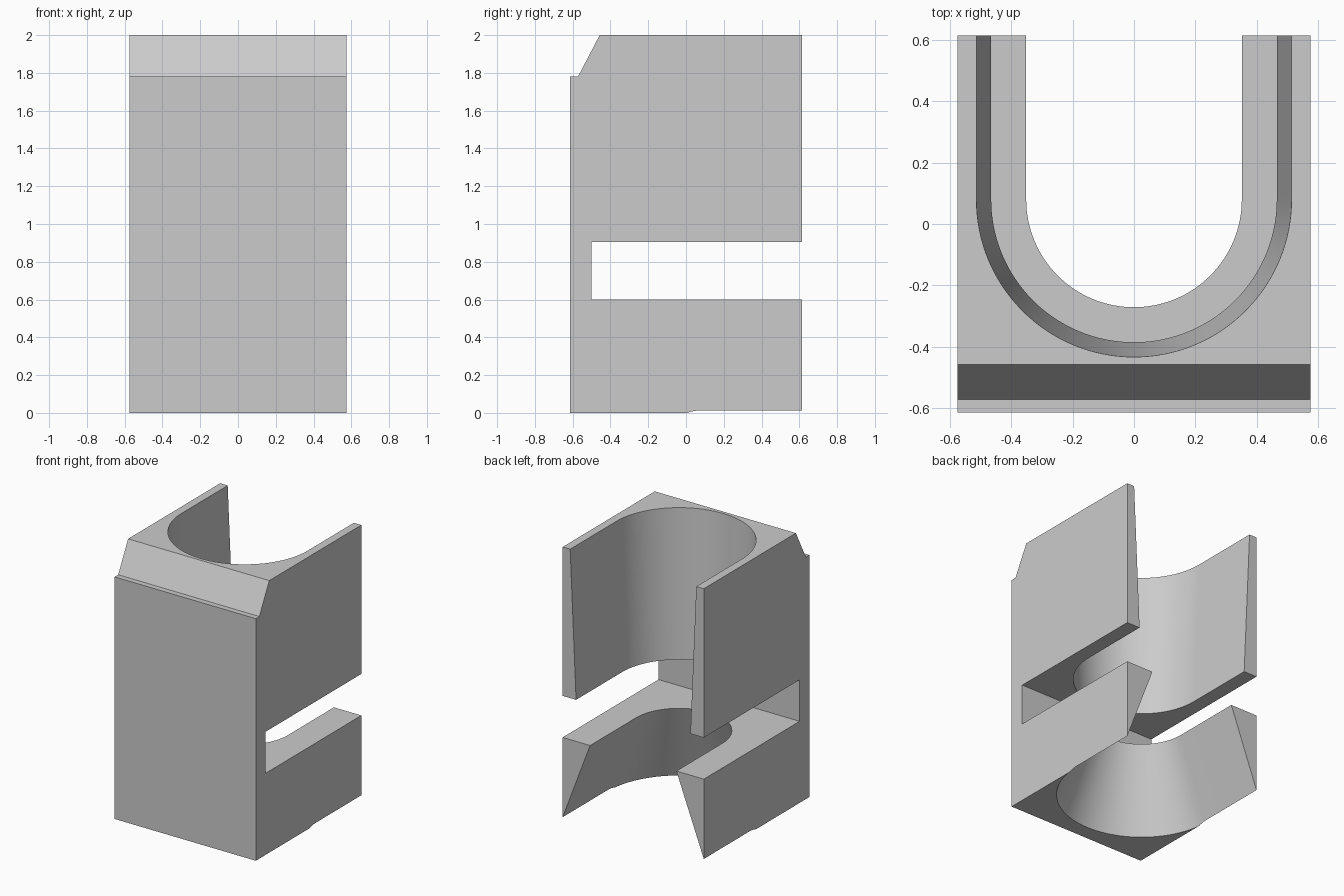
import bpy
import bmesh
import math

cube = bpy.data.objects.get("Cube")
if cube:
    bpy.data.objects.remove(cube, do_unlink=True)

HALF_W, BACK = 0.574, 0.613      # half width, half depth
CENTER_Y = 0.08                  # centre of the rounded channel end
SEGMENTS = 64

grey = bpy.data.materials.new("light grey")
grey.use_nodes = True
grey.diffuse_color = (0.6, 0.6, 0.6, 1)
grey.node_tree.nodes["Principled BSDF"].inputs["Base Color"].default_value = (0.6, 0.6, 0.6, 1)


def loft(name, ring_a, ring_b):
    """Closed solid between two matching rings of points."""
    bm = bmesh.new()
    a = [bm.verts.new(p) for p in ring_a]
    b = [bm.verts.new(p) for p in ring_b]
    bm.faces.new(a)
    bm.faces.new(b)
    n = len(a)
    for i in range(n):
        j = (i + 1) % n
        bm.faces.new((a[i], a[j], b[j], b[i]))
    bmesh.ops.recalc_face_normals(bm, faces=bm.faces)
    mesh = bpy.data.meshes.new(name)
    bm.to_mesh(mesh)
    bm.free()
    mesh.materials.append(grey)
    obj = bpy.data.objects.new(name, mesh)
    bpy.context.collection.objects.link(obj)
    return obj


def u_ring(radius, z):
    """U outline: half circle towards the front, open past the back."""
    arc = [math.pi * (1 + i / SEGMENTS) for i in range(SEGMENTS + 1)]
    pts = [(radius * math.cos(t), CENTER_Y + radius * math.sin(t), z) for t in arc]
    return [(-radius, 1.0, z)] + pts + [(radius, 1.0, z)]


def channel(name, z0, r0, z1, r1, low, high):
    """Tapered U cutter through (z0, r0) and (z1, r1), extended to low..high."""
    def r(z):
        return r0 + (r1 - r0) * (z - z0) / (z1 - z0)
    return loft(name, u_ring(r(low), low), u_ring(r(high), high))


# Block with front chamfer, ledge and horizontal slot, as a side profile
profile = [(-BACK, 0), (BACK, 0), (BACK, 0.6), (-0.5, 0.6), (-0.5, 0.905),
           (BACK, 0.905), (BACK, 2), (-0.457, 2), (-0.572, 1.78), (-BACK, 1.78)]
body = loft("channel_block",
            [(-HALF_W, y, z) for y, z in profile],
            [(HALF_W, y, z) for y, z in profile])

# Upper channel widens slightly upwards, lower one flares strongly downwards
cutters = [channel("upper_channel_cutter", 0.905, 0.465, 2.0, 0.513, 0.77, 2.2),
           channel("lower_channel_cutter", 0.0, 0.579, 0.6, 0.351, -0.1, 0.73)]

bpy.ops.object.select_all(action='DESELECT')
body.select_set(True)
bpy.context.view_layer.objects.active = body
for cutter in cutters:
    cutter.hide_render = True
    mod = body.modifiers.new(cutter.name, 'BOOLEAN')
    mod.operation = 'DIFFERENCE'
    mod.solver = 'EXACT'
    mod.object = cutter
    bpy.ops.object.modifier_apply(modifier=mod.name)
    bpy.data.objects.remove(cutter, do_unlink=True)

bpy.ops.object.shade_smooth_by_angle(angle=math.radians(25))
